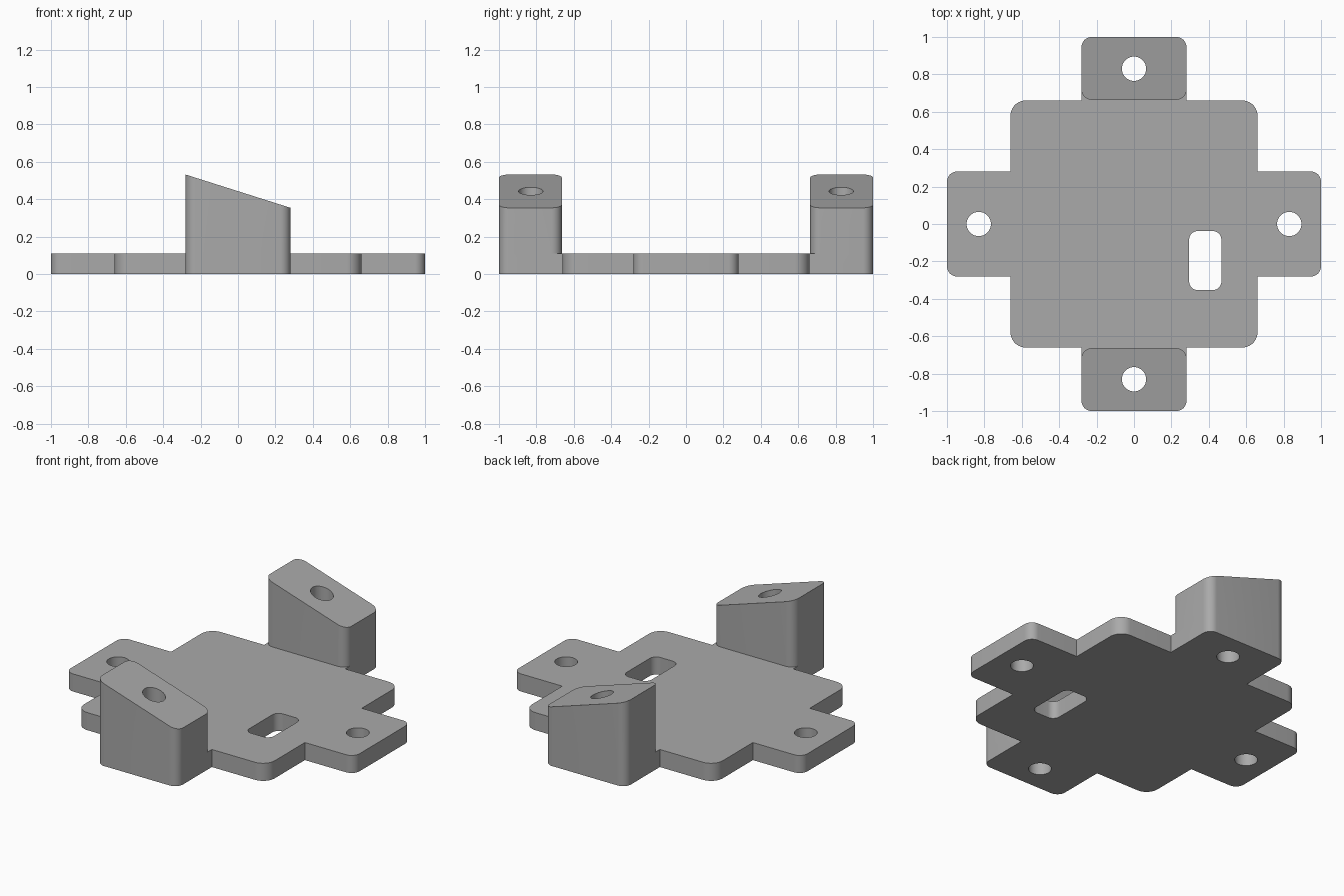
import bpy
import bmesh
from math import cos, sin, pi, radians

if "Cube" in bpy.data.objects:
    bpy.data.objects.remove(bpy.data.objects["Cube"])

PLATE_H = 0.11   # base plate thickness
SQUARE = 0.66    # half width of the central square
TAB = 0.281      # half width of the tabs and wedges
TAB_R = 0.055    # tab corner radius
HOLE = 0.83      # hole distance from the centre

grey = bpy.data.materials.new("plain grey")
grey.use_nodes = True
colour = (0.4, 0.4, 0.4, 1)
grey.diffuse_color = colour
grey.node_tree.nodes["Principled BSDF"].inputs["Base Color"].default_value = colour


def prism(name, x0, x1, y0, y1, radius, z0, top, steps=10):
    """Vertical prism with rounded corners; top(x) gives its upper height."""
    corners = [(x1, y1, 0), (x0, y1, 1), (x0, y0, 2), (x1, y0, 3)]
    bm = bmesh.new()
    loop = []
    for x, y, quarter in corners:
        cx = x + (radius if x == x0 else -radius)
        cy = y + (radius if y == y0 else -radius)
        for i in range(steps + 1):
            a = (quarter + i / steps) * pi / 2
            loop.append(bm.verts.new((cx + radius * cos(a), cy + radius * sin(a), z0)))
    bmesh.ops.remove_doubles(bm, verts=loop, dist=0.0001)
    base = bm.faces.new(bm.verts)
    lid = bmesh.ops.extrude_face_region(bm, geom=[base])["geom"]
    for v in lid:
        if isinstance(v, bmesh.types.BMVert):
            v.co.z = top(v.co.x)
    bmesh.ops.recalc_face_normals(bm, faces=bm.faces)
    mesh = bpy.data.meshes.new(name)
    bm.to_mesh(mesh)
    bm.free()
    mesh.materials.append(grey)
    obj = bpy.data.objects.new(name, mesh)
    bpy.context.collection.objects.link(obj)
    return obj


def combine(body, other, operation):
    """Apply a boolean to the body and discard the other solid."""
    bpy.context.view_layer.objects.active = body
    mod = body.modifiers.new(operation.lower(), 'BOOLEAN')
    mod.operation = operation
    mod.solver = 'EXACT'
    mod.object = other
    bpy.ops.object.modifier_apply(modifier=mod.name)
    bpy.data.objects.remove(other)


def flat(x):
    return PLATE_H


def slope(x):
    return 0.443 - 0.317 * x


def above(x):
    return 1


# Central square plate with crossing tabs
bracket = prism("mounting_bracket", -SQUARE, SQUARE, -SQUARE, SQUARE, 0.08, 0, flat)
combine(bracket, prism("side_tabs", -1, 1, -TAB, TAB, TAB_R, 0, flat), 'UNION')
combine(bracket, prism("end_tabs", -TAB, TAB, -1, 1, TAB_R, 0, flat), 'UNION')

# Sloped wedges on the front and back tabs
combine(bracket, prism("front_wedge", -TAB, TAB, -1, -0.664, TAB_R, 0, slope), 'UNION')
combine(bracket, prism("back_wedge", -TAB, TAB, 0.664, 1, TAB_R, 0, slope), 'UNION')

# Screw holes through all four arms
R = 0.065
for x, y in ((HOLE, 0), (-HOLE, 0), (0, HOLE), (0, -HOLE)):
    cutter = prism("screw_hole", x - R, x + R, y - R, y + R, R, -1, above)
    combine(bracket, cutter, 'DIFFERENCE')

# Rounded slot in the plate
combine(bracket, prism("slot", 0.295, 0.467, -0.353, -0.038, 0.045, -1, above), 'DIFFERENCE')

bpy.ops.object.select_all(action='DESELECT')
bracket.select_set(True)
bpy.context.view_layer.objects.active = bracket
bpy.ops.object.shade_smooth_by_angle(angle=radians(30))
